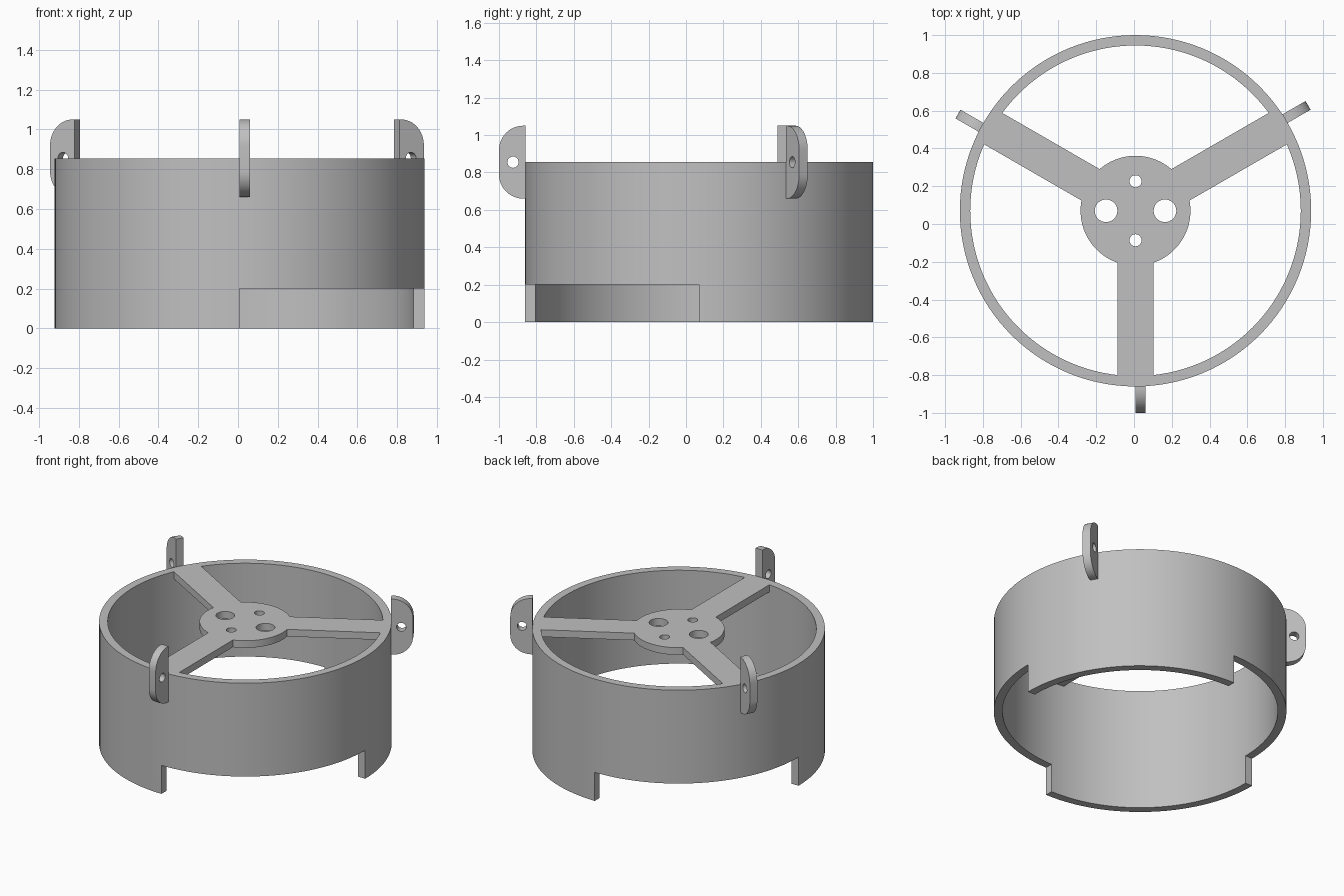
import bpy, bmesh, math
from math import sin, cos, pi, radians
from mathutils import Matrix, Vector

if "Cube" in bpy.data.objects:
    bpy.data.objects.remove(bpy.data.objects["Cube"])

CENTRE = Vector((0.008, 0.07, 0))
OUTER, INNER, HEIGHT = 0.93, 0.875, 0.855
NOTCH = 0.2
SEGS = 128
SPOKES = [radians(a) for a in (-90, 30, 150)]

grey = bpy.data.materials.new("plain grey")
grey.use_nodes = True
colour = (0.53, 0.53, 0.53, 1)
grey.diffuse_color = colour
grey.node_tree.nodes["Principled BSDF"].inputs["Base Color"].default_value = colour


def arc(cx, cy, r, start, end, n):
    return [(cx + r * cos(start + (end - start) * i / n),
             cy + r * sin(start + (end - start) * i / n)) for i in range(n + 1)]


def circle(cx, cy, r, n=32):
    return arc(cx, cy, r, 0, 2 * pi, n)[:-1]


def finish(name, bm, matrix):
    bmesh.ops.recalc_face_normals(bm, faces=bm.faces)
    mesh = bpy.data.meshes.new(name)
    bm.to_mesh(mesh)
    bm.free()
    mesh.transform(matrix)
    mesh.materials.append(grey)
    obj = bpy.data.objects.new(name, mesh)
    bpy.context.collection.objects.link(obj)
    bpy.ops.object.select_all(action='DESELECT')
    obj.select_set(True)
    bpy.context.view_layer.objects.active = obj
    bpy.ops.object.shade_smooth_by_angle(angle=radians(30))
    return obj


def extrude(bm, faces, dz):
    out = bmesh.ops.extrude_face_region(bm, geom=faces, use_keep_orig=True)
    verts = [g for g in out["geom"] if isinstance(g, bmesh.types.BMVert)]
    bmesh.ops.translate(bm, verts=verts, vec=(0, 0, dz))


def plate(name, loops, thickness, matrix):
    """Flat plate from an outline followed by hole loops."""
    bm = bmesh.new()
    edges = []
    for loop in loops:
        vs = [bm.verts.new((x, y, 0)) for x, y in loop]
        edges += [bm.edges.new((vs[i - 1], vs[i])) for i in range(len(vs))]
    bmesh.ops.triangle_fill(bm, edges=edges, use_beauty=True)
    extrude(bm, bm.faces[:], thickness)
    return finish(name, bm, matrix)


# Ring wall, with two opposite quarters reaching the ground
bm = bmesh.new()
rings = [[bm.verts.new((x, y, NOTCH)) for x, y in circle(0, 0, r, SEGS)]
         for r in (INNER, OUTER)]
band = [bm.faces.new((rings[0][i], rings[1][i],
                      rings[1][(i + 1) % SEGS], rings[0][(i + 1) % SEGS]))
        for i in range(SEGS)]
tabs = [f for i, f in enumerate(band) if (i * 4 // SEGS) % 2 == 0]
extrude(bm, band, HEIGHT - NOTCH)
extrude(bm, tabs, -NOTCH)
bmesh.ops.delete(bm, geom=tabs, context='FACES_ONLY')
finish("ring_wall", bm, Matrix.Translation(CENTRE))

# Hub with three spokes and four holes, flush with the rim
HUB, HALF, THICK = 0.291, 0.096, 0.05
spread = math.asin(HALF / HUB)
outline = []
for a in SPOKES:
    d, t = Vector((cos(a), sin(a))), Vector((-sin(a), cos(a)))
    outline += [tuple(d * 0.876 - t * HALF), tuple(d * 0.876 + t * HALF)]
    outline += arc(0, 0, HUB, a + spread, a + 2 * pi / 3 - spread, 24)
holes = [circle(s * 0.156, 0, 0.06) for s in (-1, 1)]
holes += [circle(0, s * 0.156, 0.032) for s in (-1, 1)]
plate("hub_and_spokes", [outline] + holes, THICK,
      Matrix.Translation(CENTRE + Vector((0, 0, HEIGHT - THICK))))

# Rounded ears standing on the outside of the wall
TIP, EAR_HALF, ROUND = 1.07, 0.195, 0.13
ear = [(0.928, -EAR_HALF)]
ear += arc(TIP - ROUND, -EAR_HALF + ROUND, ROUND, -pi / 2, 0, 12)
ear += arc(TIP - ROUND, EAR_HALF - ROUND, ROUND, 0, pi / 2, 12)
ear += [(0.928, EAR_HALF)]
for name, a in zip(("front_ear", "left_ear", "right_ear"), SPOKES):
    place = (Matrix.Translation(CENTRE + Vector((0, 0, HEIGHT)))
             @ Matrix.Rotation(a, 4, 'Z')
             @ Matrix.Translation((0, 0.053, 0))
             @ Matrix.Rotation(pi / 2, 4, 'X'))
    plate(name, [ear, circle(0.995, 0, 0.03, 24)], 0.053, place)
